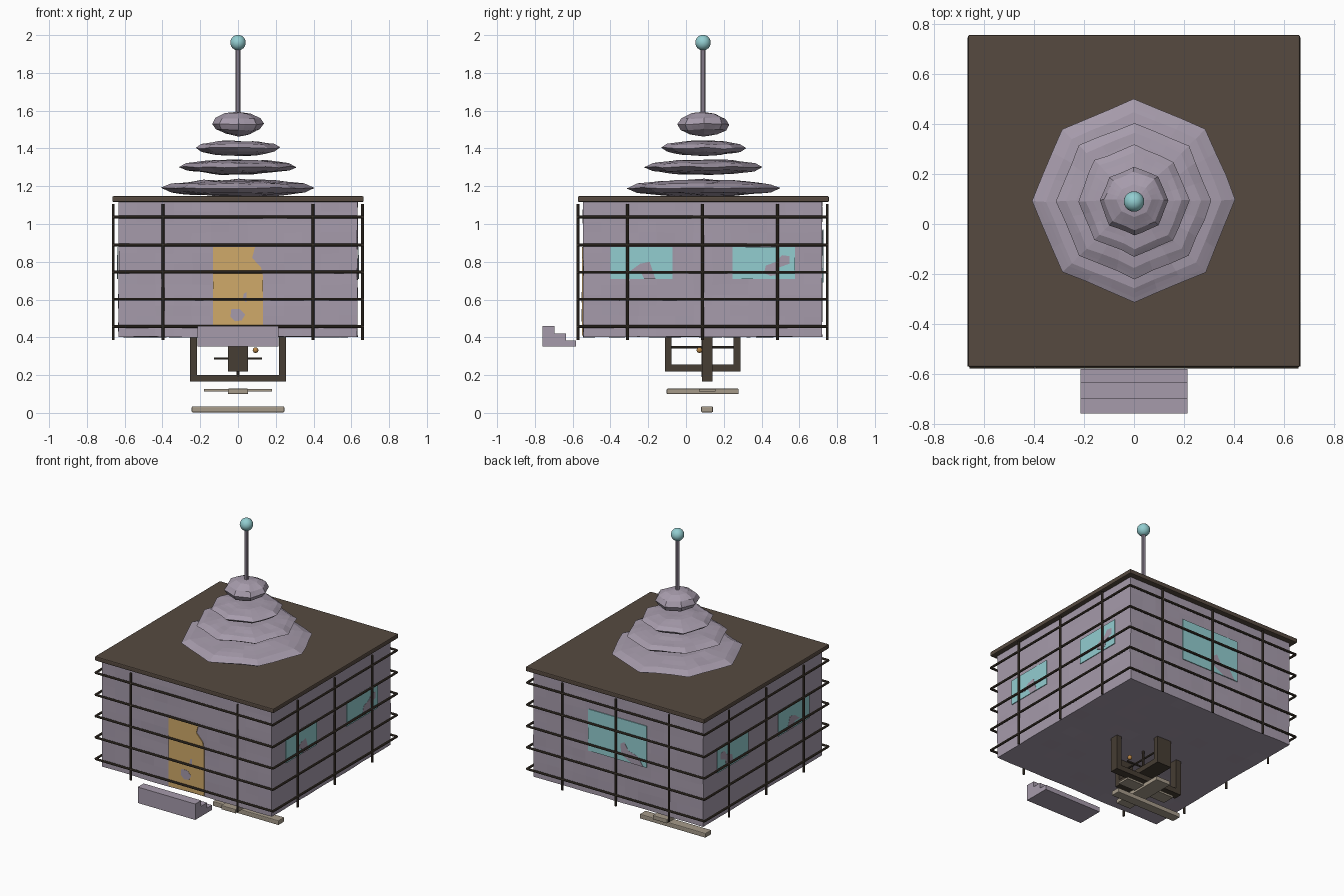
import bpy, bmesh, math
from mathutils import Vector, noise

if "Cube" in bpy.data.objects:
    bpy.data.objects.remove(bpy.data.objects["Cube"])

CY = 0.088          # centre of the house in y
H = 0.632           # half width of the walls
R = 0.66            # half width of the lattice


def mat(name, rgb):
    m = bpy.data.materials.new(name)
    lin = [((c / 255 + 0.055) / 1.055) ** 2.4 for c in rgb]
    m.diffuse_color = (*lin, 1)
    m.use_nodes = True
    m.node_tree.nodes["Principled BSDF"].inputs["Base Color"].default_value = m.diffuse_color
    return m


PLASTER = mat("lilac_plaster", (166, 155, 171))
BROWN = mat("roof_brown", (86, 74, 64))
RAIL = mat("dark_wood", (70, 61, 51))
TAN = mat("tan_wood", (166, 155, 138))
GOLD = mat("door_gold", (208, 170, 106))
GLASS = mat("pale_teal", (146, 205, 208))
BRASS = mat("brass", (184, 134, 70))


def finish(bm, name, material, smooth=False):
    bmesh.ops.recalc_face_normals(bm, faces=bm.faces)
    me = bpy.data.meshes.new(name)
    bm.to_mesh(me)
    bm.free()
    me.materials.append(material)
    for p in me.polygons:
        p.use_smooth = smooth
    ob = bpy.data.objects.new(name, me)
    bpy.context.collection.objects.link(ob)
    return ob


def box(name, lo, hi, material, bevel=0):
    bm = bmesh.new()
    bmesh.ops.create_cube(bm, size=1)
    for v in bm.verts:
        v.co = Vector([(a + b) / 2 + c * (b - a) for a, b, c in zip(lo, hi, v.co)])
    if bevel:
        bmesh.ops.bevel(bm, geom=bm.edges[:], offset=bevel, segments=2,
                        affect='EDGES', profile=0.5)
    return finish(bm, name, material)


def rod(name, a, b, r, material, n=8):
    a, b = Vector(a), Vector(b)
    bm = bmesh.new()
    bmesh.ops.create_cone(bm, cap_ends=True, segments=n, radius1=r, radius2=r,
                          depth=(b - a).length)
    q = (b - a).to_track_quat('Z', 'Y')
    for v in bm.verts:
        v.co = q @ v.co + (a + b) / 2
    return finish(bm, name, material)


def ball(name, c, scale, material, seg, rings, rough=0, smooth=False, cuts=0):
    bm = bmesh.new()
    bmesh.ops.create_uvsphere(bm, u_segments=seg, v_segments=rings, radius=1)
    if cuts:
        bmesh.ops.subdivide_edges(bm, edges=bm.edges[:], cuts=cuts, use_grid_fill=True)
    for v in bm.verts:
        v.co = Vector(c) + Vector([p * s for p, s in zip(v.co, scale)])
        v.co += rough * noise.noise_vector(v.co * 9)
    return finish(bm, name, material, smooth)


def on_side(side, u, w, d):
    """Point on a house side: u along the wall, w height, d distance out."""
    return {"front": (u, CY - d, w), "back": (u, CY + d, w),
            "right": (d, CY + u, w), "left": (-d, CY + u, w)}[side]


def plate(name, side, pts, material, d0=H + 0.002, d1=H + 0.007):
    bm = bmesh.new()
    a = [bm.verts.new(on_side(side, u, w, d0)) for u, w in pts]
    b = [bm.verts.new(on_side(side, u, w, d1)) for u, w in pts]
    bm.faces.new(a)
    bm.faces.new(b)
    for i in range(len(a)):
        j = (i + 1) % len(a)
        bm.faces.new((a[i], a[j], b[j], b[i]))
    return finish(bm, name, material)


def patch(name, side, pts):
    return plate(name, side, pts, PLASTER, H + 0.004, H + 0.0082)


def rect(u0, u1, w0, w1):
    return [(u0, w0), (u1, w0), (u1, w1), (u0, w1)]


# Slightly uneven plaster walls
bm = bmesh.new()
bmesh.ops.create_cube(bm, size=1)
bmesh.ops.subdivide_edges(bm, edges=bm.edges[:], cuts=12, use_grid_fill=True)
for v in bm.verts:
    v.co = Vector((v.co.x * 2 * H, CY + v.co.y * 2 * H, 0.762 + v.co.z * 0.72))
    v.co += 0.004 * noise.noise_vector(v.co * 6)
finish(bm, "walls", PLASTER)

# Roof slab
box("roof_slab", (-0.665, CY + 0.004 - 0.665, 1.117), (0.665, CY + 0.004 + 0.665, 1.147), BROWN, 0.006)

# Stacked eight-sided roof tiers
for i, (r, z, h) in enumerate([(0.407, 1.19, 0.046), (0.312, 1.302, 0.04),
                               (0.224, 1.402, 0.04), (0.138, 1.529, 0.062)]):
    ball(f"roof_tier_{i + 1}", (0, CY + 0.006, z), (r, r, h), PLASTER, 8, 6, 0.008, cuts=2)

# Mast and ball
rod("mast", (0, CY + 0.002, 1.58), (0, CY + 0.002, 1.94), 0.013, PLASTER, 10)
ball("mast_ball", (0, CY + 0.002, 1.96), (0.041,) * 3, GLASS, 20, 12, smooth=True)

# Lattice around the walls
for side in ("front", "back", "left", "right"):
    for i, z in enumerate((0.457, 0.602, 0.745, 0.889, 1.037)):
        rod(f"{side}_rail_{i + 1}", on_side(side, -R, z, R), on_side(side, R, z, R), 0.0075, RAIL)
    for u in (-0.397, 0.397) if side == "front" else (-0.397, 0, 0.397):
        rod(f"{side}_post", on_side(side, u, 0.385, R), on_side(side, u, 1.105, R), 0.0075, RAIL)

# Door, with plaster showing through
plate("door", "front", [(-0.133, 0.41), (0.133, 0.41), (0.133, 0.72), (0.122, 0.77),
                        (0.075, 0.82), (0.09, 0.878), (-0.133, 0.878)], GOLD)
patch("door_patch_low", "front", [(-0.04, 0.51), (-0.015, 0.485), (0.02, 0.49), (0.038, 0.52),
                                  (0.01, 0.55), (-0.035, 0.55)])
patch("door_patch_high", "front", [(0.025, 0.60), (0.045, 0.585), (0.045, 0.64), (0.03, 0.63)])

# Side windows and back window
for side in ("left", "right"):
    for name, u in (("front", -0.488), ("rear", 0.159)):
        plate(f"{side}_{name}_window", side, rect(u, u + 0.329, 0.71, 0.878), GLASS)
    patch(f"{side}_front_window_patch", side,
          [(-0.385, 0.75), (-0.33, 0.79), (-0.28, 0.80), (-0.25, 0.71), (-0.31, 0.71), (-0.33, 0.75)])
    patch(f"{side}_rear_window_patch", side,
          [(0.325, 0.74), (0.36, 0.725), (0.40, 0.73), (0.405, 0.77), (0.46, 0.79),
           (0.46, 0.83), (0.42, 0.835), (0.39, 0.80), (0.335, 0.78)])
plate("back_window", "back", rect(-0.215, 0.22, 0.69, 0.97), GLASS)
patch("back_window_patch", "back", [(-0.02, 0.80), (-0.03, 0.73), (-0.11, 0.69), (-0.19, 0.69),
                                    (-0.15, 0.75), (-0.08, 0.77), (-0.05, 0.82)])

# Floating steps
bm = bmesh.new()
prof = [(-0.76, 0.352), (-0.582, 0.352), (-0.582, 0.384), (-0.636, 0.384),
        (-0.636, 0.421), (-0.697, 0.421), (-0.697, 0.459), (-0.76, 0.459)]
f = bm.faces.new([bm.verts.new((-0.214, y, z)) for y, z in prof])
g = bmesh.ops.extrude_face_region(bm, geom=[f])
for v in g["geom"]:
    if isinstance(v, bmesh.types.BMVert):
        v.co.x = 0.214
finish(bm, "steps", PLASTER)

# Two crossed hanging cradles under the floor
box("wide_cradle_bar", (-0.255, 0.086, 0.165), (0.255, 0.141, 0.2), RAIL)
box("deep_cradle_bar", (-0.054, -0.112, 0.22), (0.054, 0.288, 0.255), RAIL)
for s in (-1, 1):
    x, y = s * 0.236, CY + s * 0.182
    box("wide_cradle_upright", (x - 0.018, 0.086, 0.165), (x + 0.018, 0.141, 0.41), RAIL)
    box("deep_cradle_upright", (-0.054, y - 0.018, 0.22), (0.054, y + 0.018, 0.41), RAIL)

# Small pivot rods and brass knob
rod("cross_axle", (-0.127, CY, 0.288), (0.127, CY, 0.288), 0.006, RAIL)
rod("long_axle", (0, -0.1, 0.347), (0, 0.275, 0.347), 0.006, RAIL)
rod("pivot_pin", (0, CY, 0.19), (0, CY, 0.41), 0.007, RAIL)
ball("brass_knob", (0.093, 0.071, 0.332), (0.015,) * 3, BRASS, 12, 8, smooth=True)

# Floating foot boards
box("upper_foot_board", (-0.054, -0.102, 0.1), (0.054, 0.278, 0.128), TAN, 0.004)
box("upper_cross_board", (-0.18, 0.07, 0.114), (0.18, 0.155, 0.127), TAN)
box("lower_foot_board", (-0.245, 0.08, 0.003), (0.245, 0.143, 0.034), TAN, 0.005)
